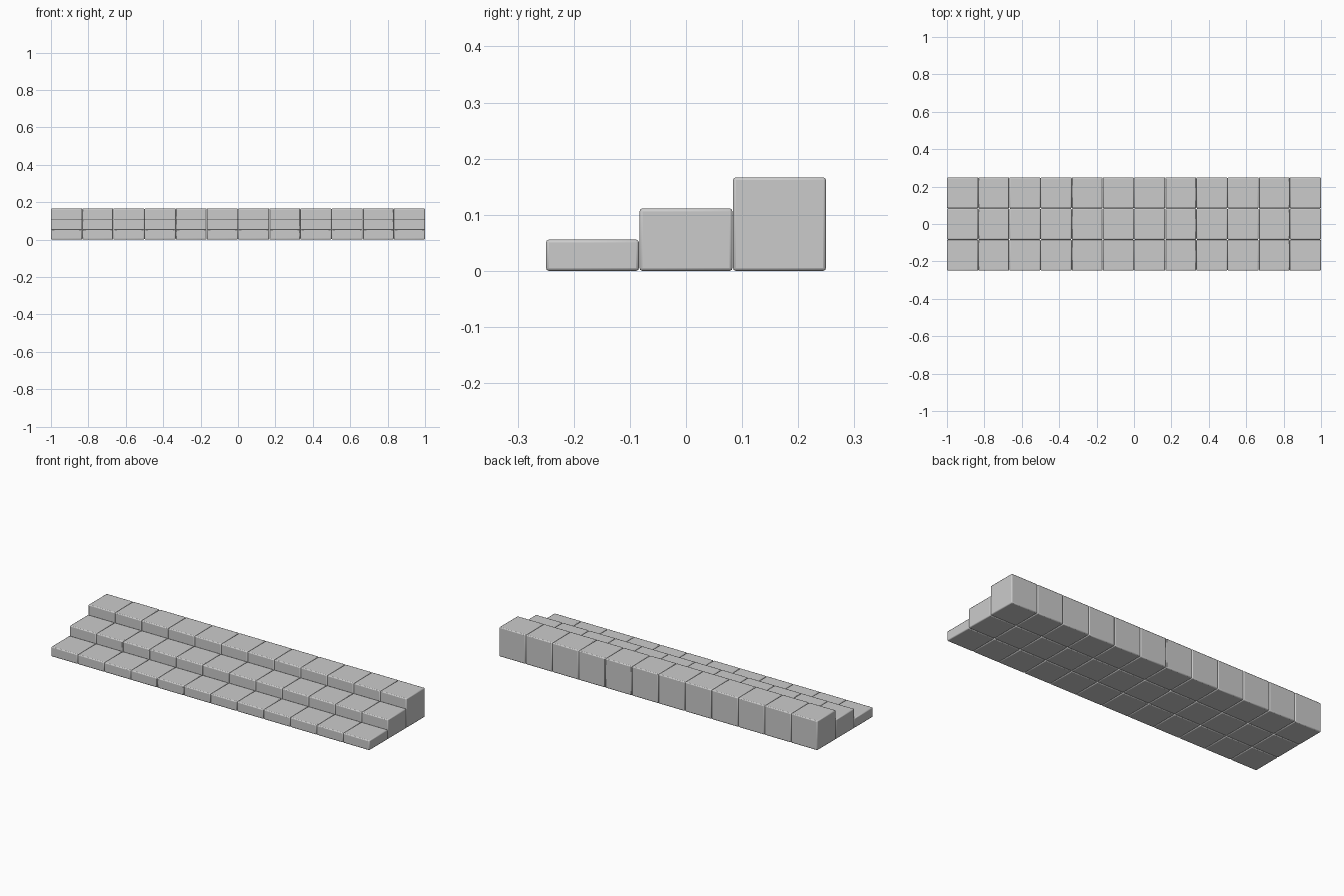
import bpy

# Remove the default cube
cube = bpy.data.objects.get("Cube")
if cube:
    bpy.data.objects.remove(cube, do_unlink=True)

COLUMNS = 12
CELL = 2 / COLUMNS
GAP = 0.001
BEVEL = 0.005

# Plain stone colour
stone = bpy.data.materials.new("grey_stone")
stone.use_nodes = True
color = (0.6, 0.6, 0.6, 1)
stone.diffuse_color = color
stone.node_tree.nodes["Principled BSDF"].inputs["Base Color"].default_value = color


def add_block(name, x, y, height):
    """One step block with softly rounded edges, standing on the ground."""
    bpy.ops.mesh.primitive_cube_add(size=1, location=(x, y, height / 2))
    block = bpy.context.object
    block.name = name
    block.scale = (CELL - GAP, CELL - GAP, height)
    bpy.ops.object.transform_apply(location=False, rotation=False, scale=True)
    block.data.materials.append(stone)
    bevel = block.modifiers.new("rounded_edges", "BEVEL")
    bevel.width = BEVEL
    bevel.segments = 2
    bpy.ops.object.shade_smooth_by_angle()


# Three rows of blocks rising towards the back
for row, step in enumerate(("lower", "middle", "upper")):
    for column in range(COLUMNS):
        x = (column + 0.5) * CELL - 1
        y = (row - 1) * CELL
        add_block(f"{step}_step_block_{column + 1}", x, y, (row + 1) * CELL / 3)
